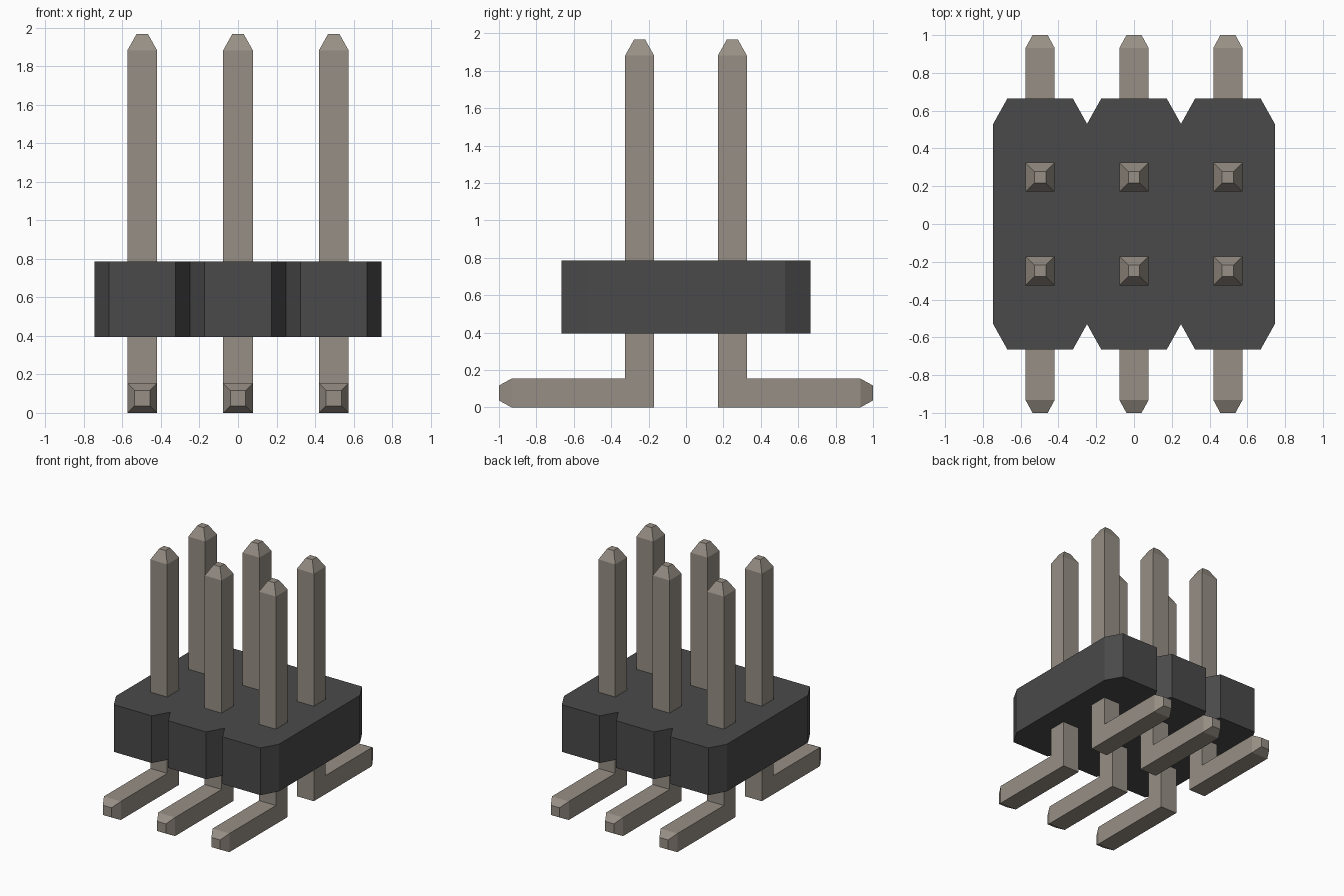
import bpy
import bmesh

cube = bpy.data.objects.get("Cube")
if cube:
    bpy.data.objects.remove(cube, do_unlink=True)


def make_material(name, rgb):
    mat = bpy.data.materials.new(name)
    mat.use_nodes = True
    mat.diffuse_color = (*rgb, 1)
    mat.node_tree.nodes["Principled BSDF"].inputs["Base Color"].default_value = (*rgb, 1)
    return mat


def loft(name, rings, mat):
    """Skin a stack of matching rings and cap both ends."""
    bm = bmesh.new()
    loops = [[bm.verts.new(p) for p in ring] for ring in rings]
    n = len(loops[0])
    for a, b in zip(loops, loops[1:]):
        for i in range(n):
            j = (i + 1) % n
            bm.faces.new((a[i], a[j], b[j], b[i]))
    bm.faces.new(loops[0][::-1])
    bm.faces.new(loops[-1])
    bmesh.ops.recalc_face_normals(bm, faces=bm.faces[:])
    mesh = bpy.data.meshes.new(name)
    bm.to_mesh(mesh)
    bm.free()
    mesh.materials.append(mat)
    obj = bpy.data.objects.new(name, mesh)
    bpy.context.collection.objects.link(obj)
    return obj


black = make_material("black plastic", (0.068, 0.068, 0.068))
metal = make_material("warm grey metal", (0.31, 0.275, 0.235))

PITCH = 0.497
COLUMNS = (-PITCH, 0, PITCH)

# Housing: three joined cells with chamfered corners
HALF_CELL, FLAT, DEPTH, NOTCH = PITCH / 2, 0.173, 0.665, 0.53
front_edge = [(-1.5 * PITCH, -NOTCH)]
for cx in COLUMNS:
    front_edge += [(cx - FLAT, -DEPTH), (cx + FLAT, -DEPTH), (cx + HALF_CELL, -NOTCH)]
outline = front_edge + [(-x, -y) for x, y in front_edge]
loft("housing", [[(x, y, z) for x, y in outline] for z in (0.395, 0.785)], black)

# Pins: square bar bent outward at the bottom, tapered at both ends
R, ROW = 0.077, 0.248


def pin(name, cx, side):
    # Each section: half width, then (y, z) of its outer and inner bend edges
    sections = [
        (0.04, (1.0, R - 0.04), (1.0, R + 0.04)),
        (R, (0.932, 0), (0.932, 2 * R)),
        (R, (ROW - R, 0), (ROW + R, 2 * R)),
        (R, (ROW - R, 1.882), (ROW + R, 1.882)),
        (0.03, (ROW - 0.03, 1.966), (ROW + 0.03, 1.966)),
    ]
    rings = [[(cx - w, side * a[0], a[1]), (cx + w, side * a[0], a[1]),
              (cx + w, side * b[0], b[1]), (cx - w, side * b[0], b[1])]
             for w, a, b in sections]
    loft(name, rings, metal)


for row, side in (("front", -1), ("back", 1)):
    for place, cx in zip(("right", "middle", "left"), COLUMNS):
        pin(f"{row}_{place}_pin", cx, side)
